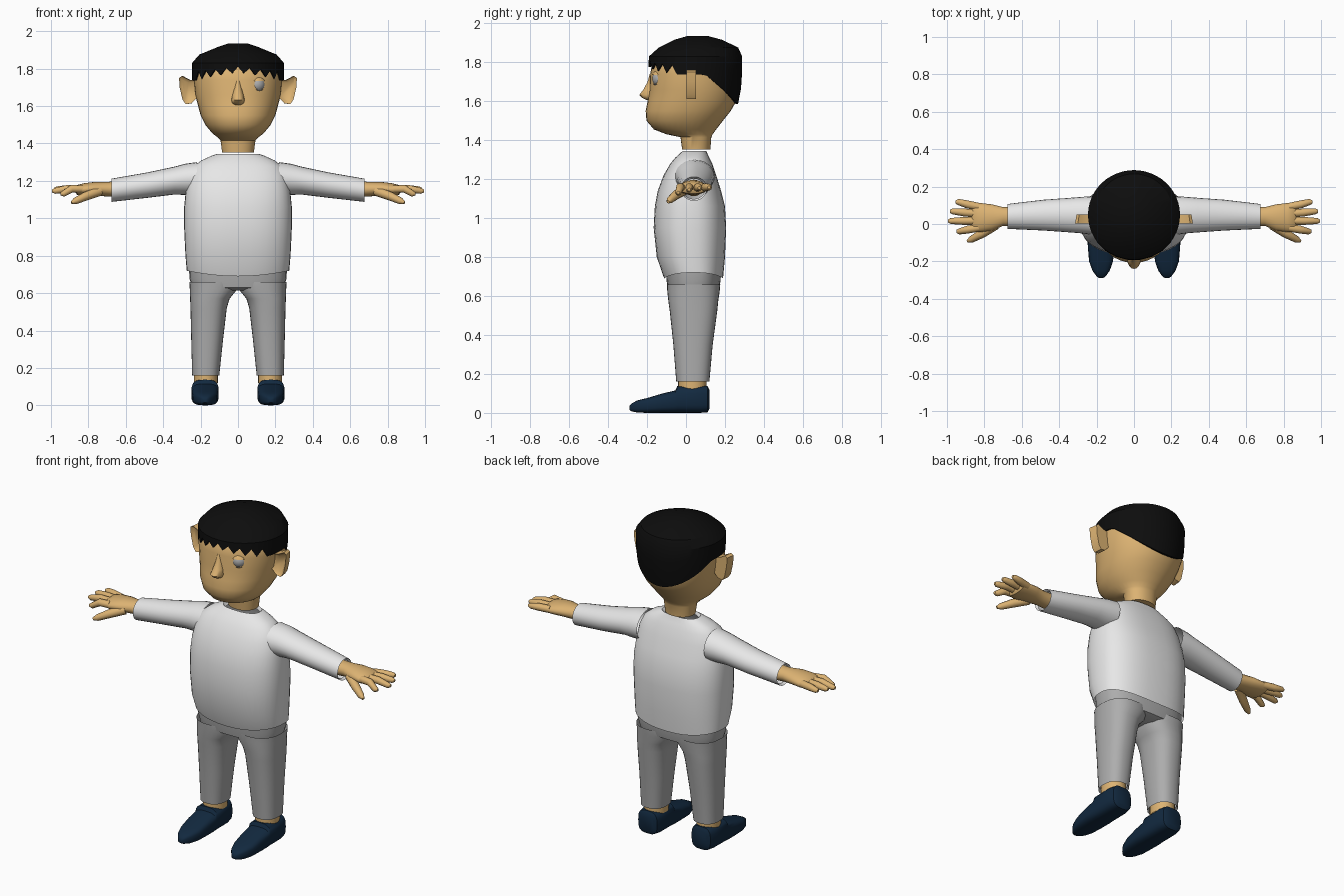
import bpy, bmesh, math
from mathutils import Vector

if "Cube" in bpy.data.objects:
    bpy.data.objects.remove(bpy.data.objects["Cube"])


def material(name, rgb):
    m = bpy.data.materials.new(name)
    m.diffuse_color = (*rgb, 1)
    m.use_nodes = True
    m.node_tree.nodes["Principled BSDF"].inputs["Base Color"].default_value = m.diffuse_color
    return m


SKIN = material("skin", (0.72, 0.45, 0.17))
WHITE = material("shirt white", (0.8, 0.8, 0.8))
GREY = material("trouser grey", (0.42, 0.42, 0.42))
NAVY = material("shoe navy", (0.006, 0.022, 0.05))
BLACK = material("hair black", (0.004, 0.004, 0.004))


def finish(name, bm, mat, mirror=False, angle=40):
    bmesh.ops.recalc_face_normals(bm, faces=bm.faces)
    me = bpy.data.meshes.new(name)
    bm.to_mesh(me)
    bm.free()
    me.materials.append(mat)
    ob = bpy.data.objects.new(name, me)
    bpy.context.collection.objects.link(ob)
    if mirror:
        ob.modifiers.new("mirror", 'MIRROR')
    bpy.ops.object.select_all(action='DESELECT')
    ob.select_set(True)
    bpy.context.view_layer.objects.active = ob
    bpy.ops.object.shade_smooth_by_angle(angle=math.radians(angle))
    return ob


def loft(name, rings, mat, mirror=False, cap0=False, cap1=False, angle=40):
    bm = bmesh.new()
    vs = [[bm.verts.new(p) for p in r] for r in rings]
    n = len(vs[0])
    for a, b in zip(vs, vs[1:]):
        for i in range(n):
            j = (i + 1) % n
            bm.faces.new((a[i], a[j], b[j], b[i]))
    if cap0:
        bm.faces.new(vs[0])
    if cap1:
        bm.faces.new(vs[-1])
    return finish(name, bm, mat, mirror, angle)


def oval(u0, u1, v0, v1, n=32, p=2.0):
    """Superellipse filling a box."""
    out = []
    for i in range(n):
        c, s = math.cos(math.tau * i / n), math.sin(math.tau * i / n)
        e = 2 / p
        out.append(((u0 + u1) / 2 + (u1 - u0) / 2 * math.copysign(abs(c) ** e, c),
                    (v0 + v1) / 2 + (v1 - v0) / 2 * math.copysign(abs(s) ** e, s)))
    return out


def z_ring(z, x0, x1, y0, y1, n=32, p=2.0):
    return [(u, v, z) for u, v in oval(x0, x1, y0, y1, n, p)]


def x_ring(x, y0, y1, z0, z1, n=24, p=2.0):
    return [(x, u, v) for u, v in oval(y0, y1, z0, z1, n, p)]


def y_ring(y, x0, x1, z0, z1, n=24, p=2.0):
    return [(u, y, v) for u, v in oval(x0, x1, z0, z1, n, p)]


def tube(name, pts, radii, mat, n=10):
    pts = [Vector(p) for p in pts]
    rings = []
    for i, (p, r) in enumerate(zip(pts, radii)):
        d = pts[min(i + 1, len(pts) - 1)] - pts[max(i - 1, 0)]
        q = d.to_track_quat('Z', 'Y')
        rings.append([p + q @ Vector((r * math.cos(math.tau * k / n), r * math.sin(math.tau * k / n), 0))
                      for k in range(n)])
    return loft(name, rings, mat, True, True, True)


# Shoes and ankles
shoe = [(.12, .045, .02, .12), (.11, .062, .003, .138), (.07, .072, 0, .14), (-.045, .073, 0, .137),
        (-.055, .073, 0, .115), (-.12, .071, 0, .10), (-.20, .064, 0, .076), (-.25, .046, .002, .064),
        (-.28, .024, .008, .048), (-.29, .01, .015, .035)]
loft("shoe", [y_ring(y, .176 - w, .176 + w, a, b, p=3.2) for y, w, a, b in shoe], NAVY, True, True, True)
loft("ankle", [z_ring(z, .108, .236, -.04, .105, 24) for z in (.12, .2)], SKIN, True)

# Trousers
leg = [(.175, .11, .235, -.04, .11), (.16, .10, .245, -.05, .12), (.35, .08, .25, -.065, .137),
       (.52, .06, .254, -.083, .16), (.57, .045, .256, -.09, .165), (.625, .0, .258, -.096, .173),
       (.66, .0, .26, -.098, .176)]
loft("trouser_leg", [z_ring(*r, p=2.4) for r in leg], GREY, True)
hips = [(.615, .19, -.05, .13), (.63, .245, -.092, .168), (.68, .26, -.10, .178), (.76, .262, -.105, .18)]
loft("trouser_hips", [z_ring(z, -w, w, a, b, p=2.6) for z, w, a, b in hips], GREY, cap0=True)

# Shirt body with dipping hem, and sleeves
body = [(.69, .274, -.112, .19), (.80, .281, -.15, .20), (.95, .288, -.166, .206), (1.06, .288, -.16, .20),
        (1.14, .28, -.145, .18), (1.22, .265, -.115, .155), (1.28, .235, -.08, .135), (1.31, .195, -.055, .12),
        (1.335, .14, -.028, .108), (1.343, .115, -.018, .105), (1.325, .10, -.012, .10)]
rings = [z_ring(z, -w, w, a, b, 40, 2.5) for z, w, a, b in body]
rings[0] = [(x, y, z + .03 * (x / .274) ** 2) for x, y, z in rings[0]]
loft("shirt_body", rings, WHITE, angle=60)
sleeve = [(.22, -.058, .148, 1.125, 1.30), (.28, -.05, .145, 1.125, 1.292), (.34, -.045, .14, 1.127, 1.276),
          (.48, -.035, .13, 1.11, 1.246), (.675, -.026, .107, 1.088, 1.212), (.66, -.018, .098, 1.098, 1.202)]
loft("shirt_sleeve", [x_ring(*r) for r in sleeve], WHITE, True)

# Hands
palm = [(.64, -.01, .09, 1.113, 1.197), (.70, -.01, .09, 1.117, 1.195), (.76, -.035, .105, 1.12, 1.195),
        (.82, -.043, .112, 1.12, 1.188), (.86, -.038, .108, 1.125, 1.178), (.87, -.02, .09, 1.14, 1.165)]
loft("palm", [x_ring(*r) for r in palm], SKIN, True, True, True)
fingers = [(.092, .118, .955, 1.158), (.055, .068, .985, 1.155), (.017, .016, .995, 1.146), (-.02, -.04, .95, 1.13)]
for y0, y1, x1, z1 in fingers:
    tube("finger", [(.83, y0, 1.156), ((.83 + x1) / 2, (y0 + y1) / 2, 1.158), (x1 - .015, y1, z1), (x1, y1, z1)],
         (.021, .021, .016, .008), SKIN)
tube("thumb", [(.74, -.005, 1.145), (.81, -.05, 1.12), (.87, -.083, 1.092), (.89, -.092, 1.083)],
     (.026, .024, .018, .008), SKIN)

# Head and neck
head = [(1.352, .085, -.02, .125), (1.415, .093, -.028, .13), (1.43, .105, -.10, .137), (1.455, .138, -.165, .155),
        (1.50, .175, -.203, .19), (1.55, .20, -.207, .23), (1.60, .213, -.197, .258), (1.66, .229, -.187, .27),
        (1.74, .237, -.184, .276), (1.80, .236, -.172, .276), (1.86, .19, -.12, .23), (1.90, .10, -.04, .16)]
loft("head", [z_ring(z, -w, w, a, b, 36, 2.15) for z, w, a, b in head], SKIN, cap0=True, cap1=True)

# Nose
nose = [(1.605, .018, -.2), (1.615, .032, -.222), (1.632, .036, -.24), (1.66, .03, -.218), (1.70, .02, -.197),
        (1.74, .012, -.186)]
loft("nose", [z_ring(z, -w, w, f, -.14, 16) for z, w, f in nose], SKIN, cap0=True, cap1=True, angle=60)

# Ears with hollowed front
bm = bmesh.new()
outline = [(.215, 1.735), (.26, 1.74), (.30, 1.76), (.315, 1.75), (.312, 1.70), (.297, 1.635), (.28, 1.61),
           (.25, 1.615), (.215, 1.65)]
face = bm.faces.new([bm.verts.new((x, .002, z)) for x, z in outline])
back = bmesh.ops.extrude_face_region(bm, geom=[face])
for v in back["geom"]:
    if isinstance(v, bmesh.types.BMVert):
        v.co.y += .05
        v.co.x = .215 + (v.co.x - .215) * .92
front = max((f for f in bm.faces if len(f.verts) == 9), key=lambda f: -f.calc_center_median().y) \
    if any(len(f.verts) == 9 and f.calc_center_median().y < .01 for f in bm.faces) else \
    bm.faces.new([v for v in bm.verts if v.co.y < .01])
bmesh.ops.recalc_face_normals(bm, faces=bm.faces)
bmesh.ops.inset_region(bm, faces=[front], thickness=.016, depth=0)
for v in front.verts:
    v.co.y += .015
finish("ear", bm, SKIN, True, 50)


# Single eye with upper and lower lids
def eye_part(name, r, mat, keep):
    b = bmesh.new()
    bmesh.ops.create_uvsphere(b, u_segments=24, v_segments=16, radius=r)
    bmesh.ops.delete(b, geom=[f for f in b.faces if not keep(f.calc_center_median().z)], context='FACES')
    bmesh.ops.translate(b, verts=b.verts, vec=(.1, -.128, 1.715))
    finish(name, b, mat)


eye_part("eyeball", .045, GREY, lambda z: True)
eye_part("upper_eyelid", .05, SKIN, lambda z: z > .018)
eye_part("lower_eyelid", .049, GREY, lambda z: z < -.03)

# Hair: cap whose lower edge zigzags at the front and drops at the nape
hair = [(1.56, .216, -.19, .262), (1.66, .236, -.193, .282), (1.74, .245, -.196, .288), (1.83, .246, -.19, .288),
        (1.875, .207, -.14, .268), (1.915, .11, -.06, .185), (1.935, .05, .01, .11)]
N = 48


def hair_point(i, z, k=1.0):
    for a, b in zip(hair, hair[1:]):
        if z <= b[0]:
            break
    t = (z - a[0]) / (b[0] - a[0])
    w, f, r = (a[j] + (b[j] - a[j]) * t for j in (1, 2, 3))
    ang = math.tau * i / N
    return (k * w * math.cos(ang), (f + r) / 2 + k * (r - f) / 2 * math.sin(ang), z)


def hair_edge(i):
    step = abs(i - N * 3 // 4)          # steps away from the front centre
    if step <= 8:
        return 1.81 - step * .003 if step % 2 == 0 else 1.78 - step * .005
    y = hair_point(i, 1.74)[1]
    return 1.737 - max(0, y - .10) * .81


edges = [hair_edge(i) for i in range(N)]
rings = [[hair_point(i, edges[i], .95) for i in range(N)]]
for t in (0, .33, .67, 1):
    rings.append([hair_point(i, edges[i] + (1.83 - edges[i]) * t) for i in range(N)])
for z in (1.875, 1.915, 1.935):
    rings.append([hair_point(i, z) for i in range(N)])
loft("hair", rings, BLACK, cap1=True, angle=30)
